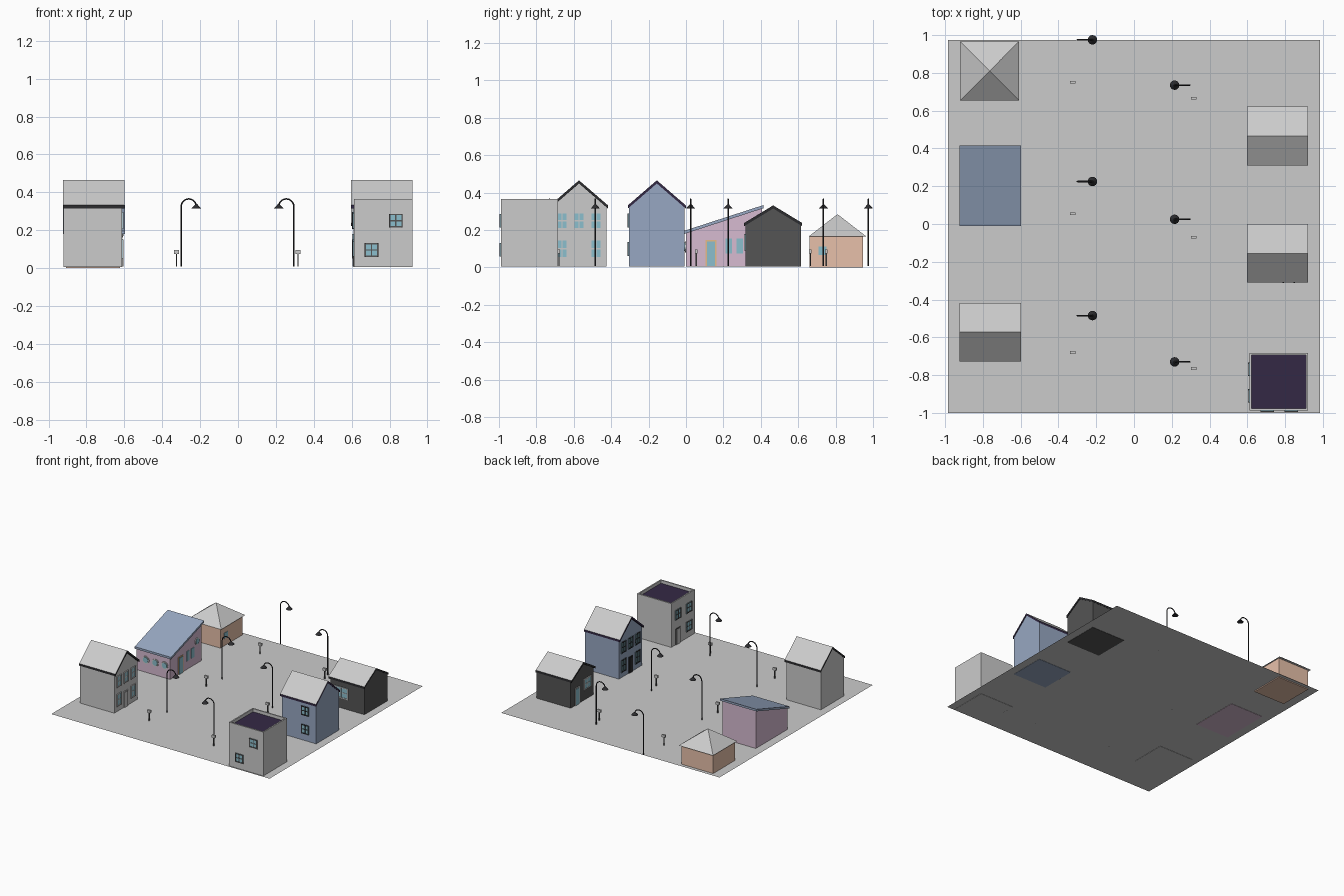
import bpy, bmesh, math
from mathutils import Vector, Matrix

if "Cube" in bpy.data.objects:
    bpy.data.objects.remove(bpy.data.objects["Cube"])

def mat(name, c):
    m = bpy.data.materials.new(name)
    m.diffuse_color = (*c, 1)
    m.use_nodes = True
    m.node_tree.nodes["Principled BSDF"].inputs["Base Color"].default_value = m.diffuse_color
    return m

GREY = mat("light grey", (.60, .60, .60))
PEACH = mat("peach", (.80, .53, .40))
BLUE = mat("slate blue", (.31, .39, .54))
PINK = mat("dusty pink", (.68, .50, .64))
CHAR = mat("charcoal", (.09, .09, .09))
BLACK = mat("near black", (.025, .025, .028))
PURPLE = mat("dark purple", (.034, .022, .060))
GLASS = mat("window glass", (.26, .52, .61))
TAN = mat("tan frame", (.78, .50, .25))
G = .008  # ground height

def finish(name, bm, *mats):
    bmesh.ops.recalc_face_normals(bm, faces=bm.faces)
    me = bpy.data.meshes.new(name)
    bm.to_mesh(me)
    bm.free()
    for m in mats:
        me.materials.append(m)
    ob = bpy.data.objects.new(name, me)
    bpy.context.collection.objects.link(ob)
    return ob

def add_box(bm, lo, hi, mi=0):
    lo, hi = Vector(lo), Vector(hi)
    M = Matrix.Translation((lo + hi) / 2) @ Matrix.Diagonal((*(hi - lo), 1))
    for v in bmesh.ops.create_cube(bm, size=1, matrix=M)['verts']:
        for f in v.link_faces:
            f.material_index = mi

def box(name, lo, hi, m):
    bm = bmesh.new()
    add_box(bm, lo, hi)
    return finish(name, bm, m)

def prism(name, profile, x0, x1, side, top=None):
    """Extrude a (y, z) profile along x; upward faces may take a second colour."""
    bm = bmesh.new()
    f = bm.faces.new([bm.verts.new((x0, y, z)) for y, z in profile])
    r = bmesh.ops.extrude_face_region(bm, geom=[f])
    bmesh.ops.translate(bm, vec=(x1 - x0, 0, 0),
                        verts=[v for v in r['geom'] if isinstance(v, bmesh.types.BMVert)])
    bmesh.ops.recalc_face_normals(bm, faces=bm.faces)
    if top:
        for f in bm.faces:
            f.material_index = 1 if f.normal.z > .3 else 0
    return finish(name, bm, side, *([top] if top else []))

# ---- details mounted on walls: wall = (axis, outward sign, position) ----
def on_wall(bm, wall, u0, u1, z0, z1, d, mi):
    ax, s, p = wall
    a, b = sorted((p - s * .001, p + s * d))
    if ax == 'x':
        add_box(bm, (a, u0, z0), (b, u1, z1), mi)
    else:
        add_box(bm, (u0, a, z0), (u1, b, z1), mi)

def window(name, wall, u, z, w, h, frame, bars=True, t=.007):
    bm = bmesh.new()
    u0, u1, z0, z1 = u - w / 2, u + w / 2, z - h / 2, z + h / 2
    on_wall(bm, wall, u0, u1, z0, z1, .003, 0)
    if frame:
        for a in (u0, u1 - t):
            on_wall(bm, wall, a, a + t, z0, z1, .008, 1)
        for c in (z0, z1 - t):
            on_wall(bm, wall, u0, u1, c, c + t, .007, 1)
        if bars:
            on_wall(bm, wall, u - .003, u + .003, z0, z1, .006, 1)
            on_wall(bm, wall, u0, u1, z - .003, z + .003, .005, 1)
    finish(name, bm, GLASS, *([frame] if frame else []))

def door(name, wall, u, w, h, panel, frame):
    bm = bmesh.new()
    on_wall(bm, wall, u - w / 2, u + w / 2, G, G + h, .004, 1)
    on_wall(bm, wall, u - w / 2 + .008, u + w / 2 - .008, G, G + h - .008, .007, 0)
    finish(name, bm, panel, frame)

def round_window(name, wall, u, z, r, frame):
    ax, s, p = wall
    bm = bmesh.new()
    for mi, (rad, d) in enumerate(((r * .75, .008), (r, .005))):
        n = bm.faces[:]
        loc = (p, u, z) if ax == 'x' else (u, p, z)
        rot = Matrix.Rotation(math.pi / 2, 4, 'Y' if ax == 'x' else 'X')
        bmesh.ops.create_cone(bm, cap_ends=True, segments=16, radius1=rad, radius2=rad,
                              depth=2 * d, matrix=Matrix.Translation(loc) @ rot)
        for f in bm.faces:
            if f not in n:
                f.material_index = mi
    finish(name, bm, GLASS, frame)

# ---- gabled houses, ridge along x ----
def gable_house(name, x0, x1, yc, hw, ze, zp, wall, trim, street):
    t = .017
    chevron = [(yc - hw, ze), (yc, zp), (yc + hw, ze),
               (yc + hw, ze - t), (yc, zp - t), (yc - hw, ze - t)]
    wx0, wx1 = (x0 + .004, x1 - .014) if street > 0 else (x0 + .014, x1 - .004)
    i, k = hw - .007, (zp - ze) / hw
    zw = ze - t + .007 * k + .003
    prism(name + "_walls", [(yc - i, G - .002), (yc + i, G - .002), (yc + i, zw),
                            (yc, zp - t + .003), (yc - i, zw)], wx0, wx1, wall)
    prism(name + "_roof", chevron, x0, x1, trim, GREY)
    return ('x', street, wx1 if street > 0 else wx0)

# ground sheet
bm = bmesh.new()
bmesh.ops.create_grid(bm, x_segments=1, y_segments=1, size=1,
                      matrix=Matrix.Translation((0, -.0125, G)) @ Matrix.Diagonal((.985, .9875, 1, 1)))
finish("ground", bm, GREY)

# grey and blue two-storey houses
for name, x0, x1, yc, wc, trim, s, fr in (
        ("grey_house", -.924, -.598, -.572, GREY, BLACK, 1, GREY),
        ("blue_house", .597, .922, -.156, BLUE, PURPLE, -1, BLACK)):
    w = gable_house(name, x0, x1, yc, .155, .332, .466, wc, trim, s)
    for j, dy in enumerate((-.09, 0, .09)):
        window(f"{name}_upper_window_{j}", w, yc + dy, .25, .062, .09, fr)
        if dy:
            window(f"{name}_lower_window_{j}", w, yc + dy, .10, .062, .10, fr)
    door(name + "_door", w, yc, .05, .13, GREY if s > 0 else BLACK, fr)
for z in (.10, .25):
    window("blue_house_side_window", ('y', -1, -.304), .82, z, .065, .075, BLACK)

# low dark house
w = gable_house("dark_house", .597, .922, .466, .155, .238, .332, CHAR, BLACK, -1)
window("dark_house_front_window", w, .40, .135, .10, .09, GREY)
door("dark_house_door", w, .53, .06, .14, GLASS, GREY)
window("dark_house_side_window", ('y', -1, .318), .71, .135, .13, .09, GREY)

# flat-roofed house with sunken roof
bm = bmesh.new()
add_box(bm, (.612, -.988, G - .002), (.920, -.684, .365))
bm.normal_update()
top = [f for f in bm.faces if f.normal.z > .9]
bmesh.ops.inset_region(bm, faces=top, thickness=.015)
r = bmesh.ops.extrude_face_region(bm, geom=top)
bmesh.ops.translate(bm, vec=(0, 0, -.025),
                    verts=[v for v in r['geom'] if isinstance(v, bmesh.types.BMVert)])
for f in r['geom']:
    if isinstance(f, bmesh.types.BMFace):
        f.material_index = 1
bmesh.ops.delete(bm, geom=[f for f in top if f.is_valid], context='FACES_ONLY')
finish("flat_house", bm, GREY, PURPLE)
south, west = ('y', -1, -.988), ('x', -1, .612)
window("flat_house_south_lower", south, .705, .095, .072, .072, CHAR)
window("flat_house_south_upper", south, .833, .25, .072, .072, CHAR)
for u in (-.77, -.91):
    window("flat_house_west_upper", west, u, .25, .072, .08, CHAR)
window("flat_house_west_lower", west, -.91, .10, .072, .08, CHAR)
door("flat_house_door", west, -.77, .06, .13, GREY, CHAR)

# pink house with a single-slope roof
prism("pink_house_walls", [(0, G - .002), (.405, G - .002), (.405, .32), (0, .186)], -.914, -.612, PINK)
prism("pink_house_roof", [(-.01, .196), (.415, .334), (.415, .317), (-.01, .179)], -.925, -.597, BLUE)
east = ('x', 1, -.612)
door("pink_house_door", east, .133, .06, .14, GLASS, TAN)
for u in (.228, .288):
    window("pink_house_window", east, u, .115, .036, .08, None)
round_window("pink_house_east_round_window", east, .345, .19, .028, GREY)
for u in (-.83, -.745, -.66):
    round_window("pink_house_round_window", ('y', -1, 0), u, .11, .03, GREY)

# peach house with pyramid roof
box("peach_house_walls", (-.907, .661, 0), (-.622, .945, .166), PEACH)
bm = bmesh.new()
bmesh.ops.create_cone(bm, cap_ends=True, segments=4, radius1=.155 * math.sqrt(2), radius2=0, depth=.12,
                      matrix=Matrix.Translation((-.765, .81, .225)) @ Matrix.Rotation(math.pi / 4, 4, 'Z'))
finish("peach_house_roof", bm, GREY)
window("peach_house_window", ('x', 1, -.622), .73, .09, .045, .045, None)

# street lamps: swept pole with hooked top and a cone shade
def lamp(x, y, s):
    pts = [(0, G)] + [(.04 - .04 * math.cos(a * math.pi / 10), .325 + .04 * math.sin(a * math.pi / 10))
                      for a in range(11)]
    bm = bmesh.new()
    rings, n = [], 8
    for i, (px, pz) in enumerate(pts):
        ang = math.pi / 2 - max(0, i - 1) * math.pi / 10
        nx, nz = -math.sin(ang), math.cos(ang)
        ring = []
        for k in range(n):
            c, d = .004 * math.cos(k * math.tau / n), .004 * math.sin(k * math.tau / n)
            ring.append(bm.verts.new((x + s * (px + nx * c), y + d, pz + nz * c)))
        rings.append(ring)
    for a, b in zip(rings, rings[1:]):
        for k in range(n):
            bm.faces.new((a[k], a[(k + 1) % n], b[(k + 1) % n], b[k]))
    bmesh.ops.create_cone(bm, cap_ends=True, segments=16, radius1=.025, radius2=.005, depth=.022,
                          matrix=Matrix.Translation((x + s * .08, y, .326)))
    finish("street_lamp", bm, BLACK)

# post boxes on thin posts
def post_box(x, y):
    box("post", (x - .003, y - .003, G), (x + .003, y + .003, .078), CHAR)
    box("post_box", (x - .014, y - .007, .075), (x + .014, y + .007, .096), GREY)

for y in (.975, .225, -.485):
    lamp(-.30, y, 1)
for y in (.735, .025, -.73):
    lamp(.295, y, -1)
for y in (.75, .055, -.68):
    post_box(-.325, y)
for y in (.665, -.07, -.765):
    post_box(.317, y)
